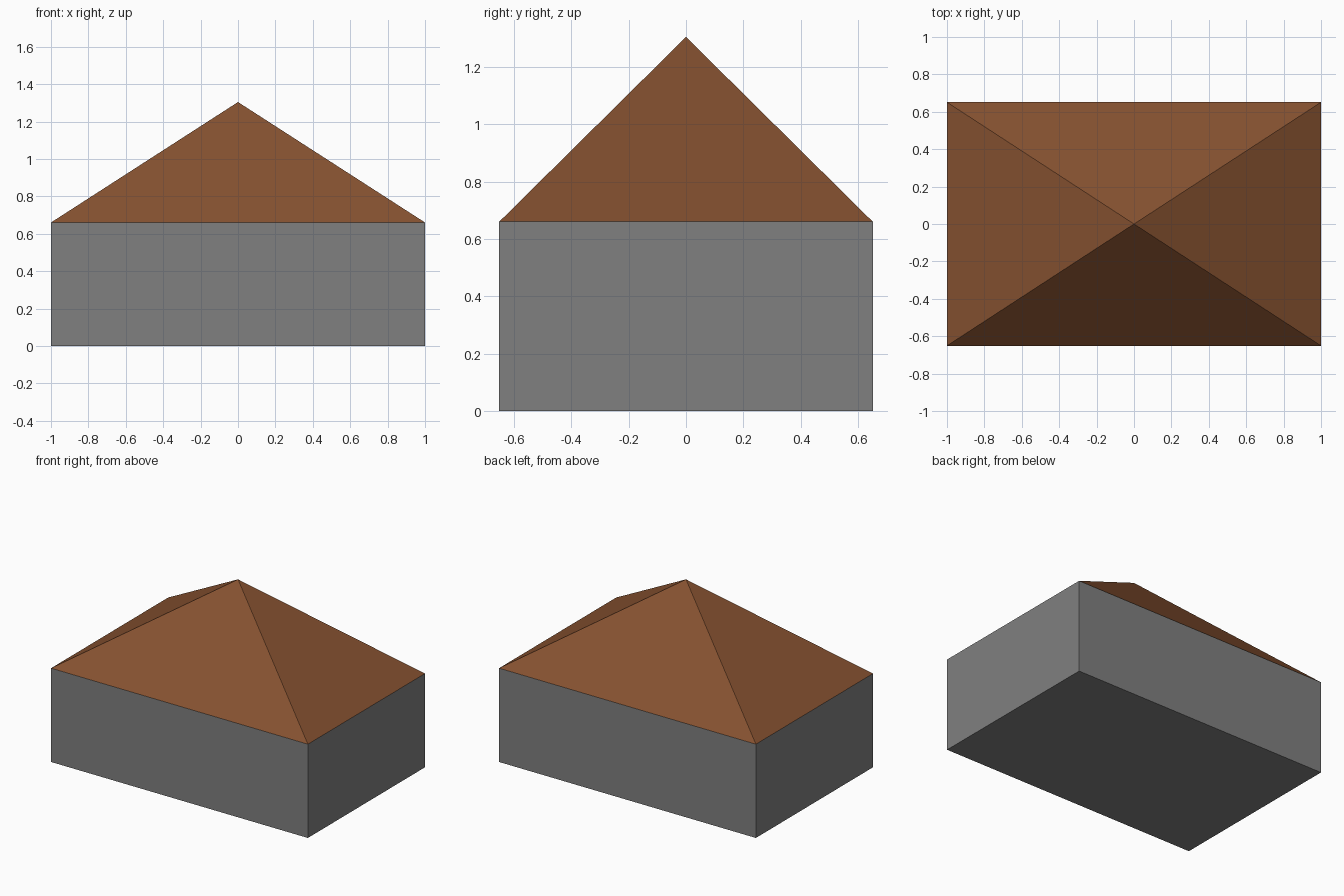
import bpy, bmesh, math
from mathutils import Matrix

if "Cube" in bpy.data.objects:
    bpy.data.objects.remove(bpy.data.objects["Cube"])

HALF_X, HALF_Y = 1.0, 0.651
EAVE, APEX = 0.66, 1.304


def make_material(name, rgb):
    mat = bpy.data.materials.new(name)
    mat.diffuse_color = (*rgb, 1.0)
    mat.use_nodes = True
    mat.node_tree.nodes["Principled BSDF"].inputs["Base Color"].default_value = mat.diffuse_color
    return mat


def add_object(name, bm, mat):
    bmesh.ops.recalc_face_normals(bm, faces=bm.faces)
    mesh = bpy.data.meshes.new(name)
    bm.to_mesh(mesh)
    bm.free()
    mesh.materials.append(mat)
    obj = bpy.data.objects.new(name, mesh)
    bpy.context.collection.objects.link(obj)
    return obj


grey = make_material("grey wall", (0.216, 0.216, 0.216))
brown = make_material("brown roof", (0.24, 0.084, 0.03))

# Walls: a plain closed box
bm = bmesh.new()
bmesh.ops.create_cube(bm, size=1.0)
bmesh.ops.scale(bm, vec=(2 * HALF_X, 2 * HALF_Y, EAVE), verts=bm.verts)
bmesh.ops.translate(bm, vec=(0, 0, EAVE / 2), verts=bm.verts)
add_object("walls", bm, grey)

# Roof: four-sided pyramid, flush with the walls, no hidden base
bm = bmesh.new()
bmesh.ops.create_cone(bm, cap_ends=False, segments=4, radius1=math.sqrt(2),
                      radius2=0, depth=APEX - EAVE)
bmesh.ops.rotate(bm, cent=(0, 0, 0), matrix=Matrix.Rotation(math.pi / 4, 3, 'Z'),
                 verts=bm.verts)
bmesh.ops.scale(bm, vec=(HALF_X, HALF_Y, 1), verts=bm.verts)
bmesh.ops.translate(bm, vec=(0, 0, (APEX + EAVE) / 2), verts=bm.verts)
bmesh.ops.remove_doubles(bm, verts=bm.verts, dist=1e-4)
add_object("roof", bm, brown)
